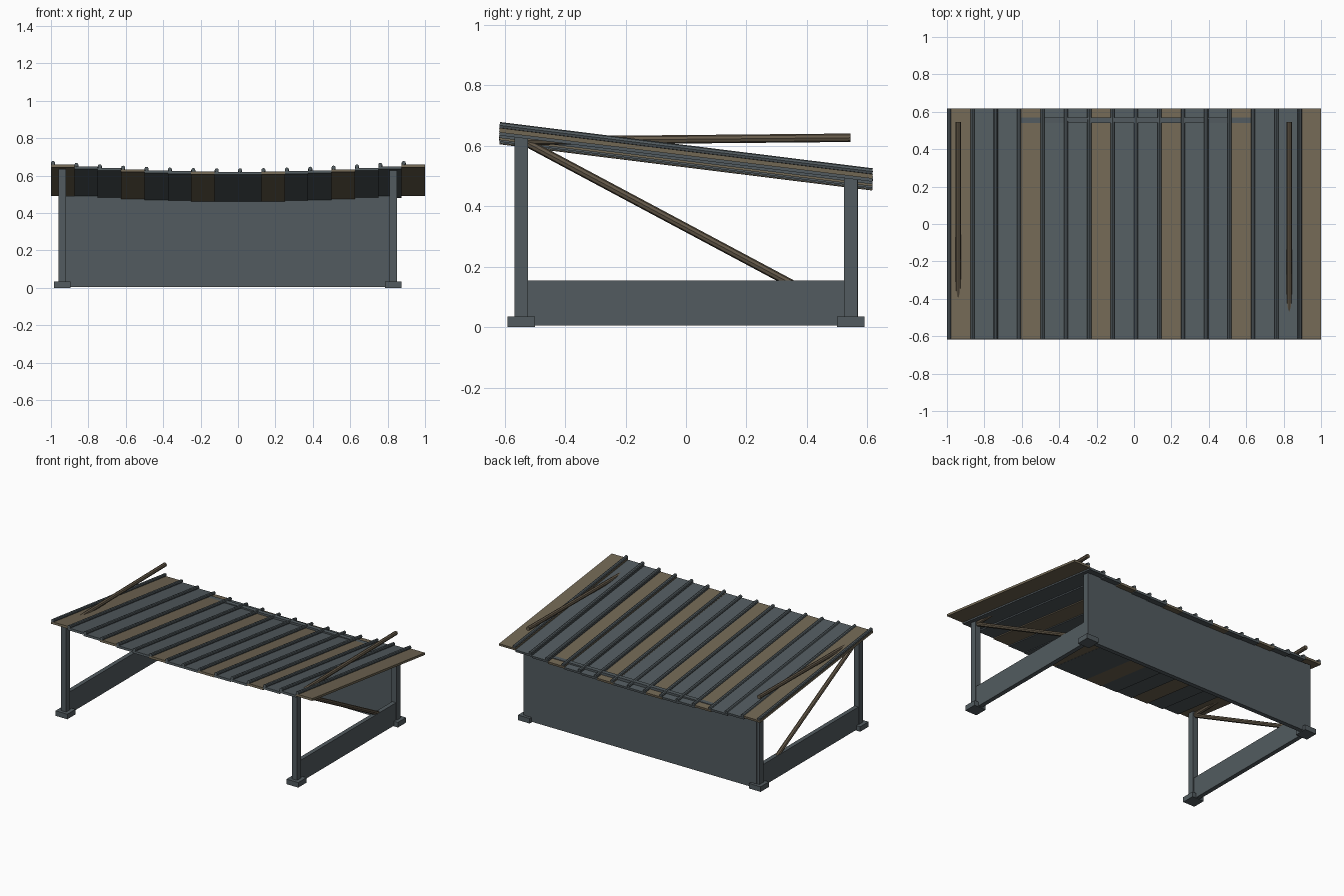
import bpy
import math
from mathutils import Vector

cube = bpy.data.objects.get("Cube")
if cube:
    bpy.data.objects.remove(cube, do_unlink=True)


def material(name, rgb):
    m = bpy.data.materials.new(name)
    m.use_nodes = True
    m.diffuse_color = (*rgb, 1)
    bsdf = next(n for n in m.node_tree.nodes if n.type == 'BSDF_PRINCIPLED')
    bsdf.inputs["Base Color"].default_value = (*rgb, 1)
    return m


steel = material("blue grey steel", (0.085, 0.105, 0.115))
rust = material("weathered brown sheet", (0.165, 0.135, 0.088))
wood = material("brown wood", (0.130, 0.102, 0.068))


def box(name, centre, size, mat, tilt=0):
    bpy.ops.mesh.primitive_cube_add(size=1, location=centre)
    ob = bpy.context.object
    ob.name = name
    ob.scale = size
    ob.rotation_euler.x = tilt
    ob.data.materials.append(mat)
    return ob


def rod(name, start, end, radius, mat, sides=8):
    a, b = Vector(start), Vector(end)
    bpy.ops.mesh.primitive_cylinder_add(vertices=sides, radius=radius,
                                        depth=(b - a).length, location=(a + b) / 2)
    ob = bpy.context.object
    ob.name = name
    ob.rotation_euler = (b - a).to_track_quat('Z', 'Y').to_euler()
    ob.data.materials.append(mat)
    return ob


POST_Y = 0.545
SIDES = {"right": -0.94, "left": 0.83}
POST_TOP = {"front": 0.635, "back": 0.495}

# Side frames: feet, posts, bottom rail, brace and prop pole
for side, x in SIDES.items():
    for end, top in POST_TOP.items():
        y = -POST_Y if end == "front" else POST_Y
        box(f"{end}_{side}_foot", (x, y, 0.0175), (0.09, 0.09, 0.035), steel)
        box(f"{end}_{side}_post", (x, y, top / 2 + 0.004), (0.04, 0.044, top - 0.008), steel)
    box(f"{side}_bottom_rail", (x, 0, 0.08), (0.03, 1.13, 0.15), steel)
    rod(f"{side}_brace", (x, -0.535, 0.615), (x, 0.35, 0.143), 0.014, wood)
    rod(f"{side}_pole", (x, -0.535, 0.617), (x, 0.545, 0.627), 0.014, wood)

# Back wall between the rear posts
mid = sum(SIDES.values()) / 2
box("back_wall", (mid, 0.555, 0.248), (1.77, 0.03, 0.486), steel)

# Sagging roof of separate sheets, each with a rib along one edge
COUNT, WIDTH = 16, 0.125
HALF, SLOPE = 0.617, -0.124
for i in range(COUNT):
    x = -1 + WIDTH * (i + 0.5)
    z = 0.536 + 0.045 * x * x
    tilt = math.atan(SLOPE)
    box(f"roof_sheet_{i + 1}", (x, 0, z), (WIDTH, 2 * HALF / math.cos(tilt), 0.015),
        rust if i % 3 == 0 else steel, tilt)
    rib_x, rib_z = -0.989 + WIDTH * i, z + 0.016
    rod(f"roof_rib_{i + 1}", (rib_x, -HALF, rib_z - SLOPE * HALF),
        (rib_x, HALF, rib_z + SLOPE * HALF), 0.011, steel)
